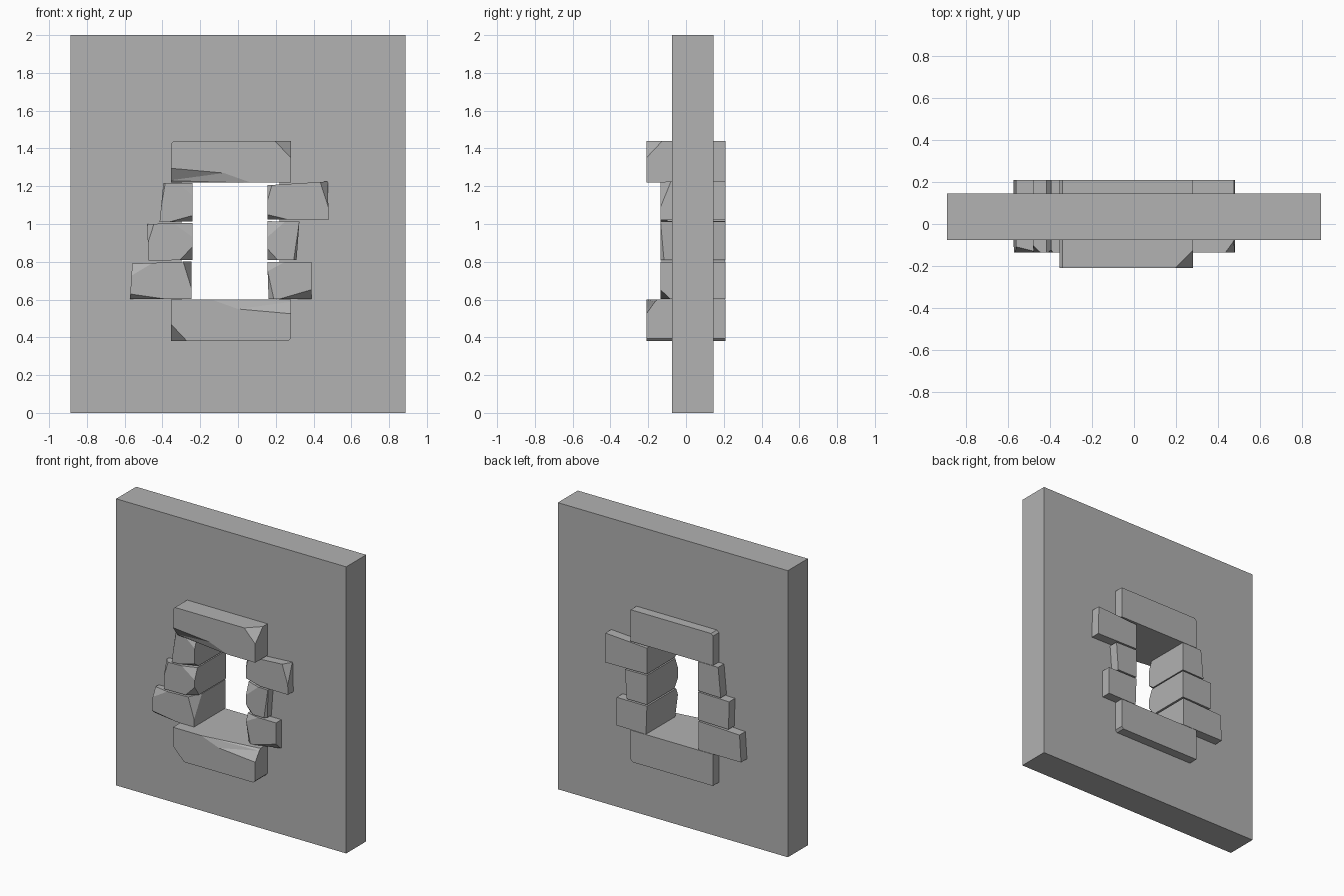
import bpy, bmesh
from mathutils import Vector

if "Cube" in bpy.data.objects:
    bpy.data.objects.remove(bpy.data.objects["Cube"])

stone_mat = bpy.data.materials.new("grey_stone")
stone_mat.diffuse_color = (0.445, 0.445, 0.445, 1)
stone_mat.use_nodes = True
stone_mat.node_tree.nodes["Principled BSDF"].inputs["Base Color"].default_value = stone_mat.diffuse_color


def finish(bm, name):
    bmesh.ops.recalc_face_normals(bm, faces=bm.faces[:])
    me = bpy.data.meshes.new(name)
    bm.to_mesh(me)
    bm.free()
    me.materials.append(stone_mat)
    ob = bpy.data.objects.new(name, me)
    bpy.context.collection.objects.link(ob)
    return ob


def prism(name, outline, y0, y1, chips=()):
    """Extrude an x-z outline along y, then chop chips off its front face.
    Each chip is (x1, z1, x2, z2, tilt): a line on the front face and its lean."""
    bm = bmesh.new()
    near = [bm.verts.new((x, y0, z)) for x, z in outline]
    far = [bm.verts.new((x, y1, z)) for x, z in outline]
    n = len(outline)
    bm.faces.new(near)
    bm.faces.new(far[::-1])
    for i in range(n):
        bm.faces.new((near[i - 1], far[i - 1], far[i], near[i]))
    cx = sum(p[0] for p in outline) / n
    cz = sum(p[1] for p in outline) / n
    for xa, za, xb, zb, tilt in chips:
        out = Vector((zb - za, 0, xa - xb)).normalized()
        if out.dot(Vector((xa - cx, 0, za - cz))) < 0:
            out = -out
        bmesh.ops.bisect_plane(
            bm, geom=bm.verts[:] + bm.edges[:] + bm.faces[:], dist=1e-5,
            plane_co=(xa, y0, za), plane_no=out + Vector((0, -tilt, 0)),
            clear_outer=True)
        bmesh.ops.holes_fill(bm, edges=[e for e in bm.edges if e.is_boundary])
    return finish(bm, name)


def long_stone(name, place):
    """Sill shape with a folded chip on its top edge and a cut lower corner."""
    pts = [(-0.355, -0.21, 0.6), (-0.14, -0.21, 0.6), (0, -0.21, 0.55), (0.28, -0.21, 0.525),
           (0.28, -0.21, 0.395), (0.265, -0.21, 0.38), (-0.27, -0.21, 0.38), (-0.355, -0.21, 0.47),
           (0.28, -0.165, 0.588), (0.28, -0.152, 0.6), (-0.355, -0.125, 0.38),
           (-0.355, 0.21, 0.6), (0.28, 0.21, 0.6), (0.28, 0.21, 0.395),
           (0.265, 0.21, 0.38), (-0.355, 0.21, 0.38)]
    faces = [(0, 1, 2, 3, 4, 5, 6, 7), (2, 3, 8), (1, 2, 8), (1, 8, 9), (6, 7, 10),
             (0, 1, 9, 12, 11), (3, 4, 13, 12, 9, 8), (4, 5, 14, 13),
             (5, 6, 10, 15, 14), (0, 7, 10, 15, 11), (11, 12, 13, 14, 15)]
    bm = bmesh.new()
    vs = [bm.verts.new(place(*p)) for p in pts]
    for f in faces:
        bm.faces.new([vs[i] for i in f])
    return finish(bm, name)


def rect(x0, x1, z0, z1):
    return [(x0, z0), (x1, z0), (x1, z1), (x0, z1)]


# Wall slab with window hole
wall = prism("wall", rect(-0.888, 0.888, 0, 2), -0.075, 0.145)
cutter = prism("window_cutter", rect(-0.30, 0.22, 0.54, 1.28), -0.5, 0.5)
cutter.hide_render = True
mod = wall.modifiers.new("window", "BOOLEAN")
mod.object = cutter
mod.solver = "EXACT"
bpy.context.view_layer.objects.active = wall
bpy.ops.object.modifier_apply(modifier=mod.name)
bpy.data.objects.remove(cutter)

# Sill, and lintel as the same stone turned half round
long_stone("sill", lambda x, y, z: (x, y, z))
long_stone("lintel", lambda x, y, z: (-0.075 - x, y, 1.82 - z))

# Jamb stones: outline, then front chips
jambs = {
    "left_jamb_top": ([(-0.395, 1.218), (-0.24, 1.218), (-0.24, 1.014), (-0.415, 1.01)],
                      [(-0.24, 1.045, -0.36, 1.012, 0.7), (-0.32, 1.218, -0.24, 1.15, 2),
                       (-0.385, 1.218, -0.405, 1.10, 0.8)]),
    "left_jamb_middle": ([(-0.48, 1.0), (-0.24, 1.006), (-0.24, 0.81), (-0.475, 0.806)],
                         [(-0.34, 1.003, -0.24, 0.93, 2), (-0.31, 0.808, -0.24, 0.88, 1.0),
                          (-0.445, 1.0, -0.477, 0.90, 1.0)]),
    "left_jamb_bottom": ([(-0.56, 0.79), (-0.245, 0.802), (-0.245, 0.602), (-0.572, 0.602)],
                         [(-0.566, 0.725, -0.45, 0.795, 2), (-0.29, 0.80, -0.245, 0.655, 0.5),
                          (-0.573, 0.63, -0.38, 0.602, 0.8)]),
    "right_jamb_top": ([(0.155, 1.205), (0.475, 1.225), (0.48, 1.02), (0.155, 1.024)],
                       [(0.435, 1.223, 0.478, 1.09, 0.7), (0.155, 1.05, 0.27, 1.022, 0.7),
                        (0.155, 1.12, 0.18, 1.207, 1.2)]),
    "right_jamb_middle": ([(0.155, 1.015), (0.325, 1.012), (0.31, 0.81), (0.155, 0.81)],
                          [(0.155, 0.93, 0.25, 1.013, 2), (0.155, 0.87, 0.21, 0.81, 1.0),
                           (0.32, 0.98, 0.295, 0.81, 0.8)]),
    "right_jamb_bottom": ([(0.155, 0.8), (0.388, 0.8), (0.388, 0.604), (0.162, 0.602)],
                          [(0.22, 0.603, 0.388, 0.652, 0.9), (0.19, 0.602, 0.157, 0.75, 1.2),
                           (0.157, 0.75, 0.25, 0.8, 2)]),
}
for name, (outline, cuts) in jambs.items():
    prism(name, outline, -0.135, 0.21, cuts)
